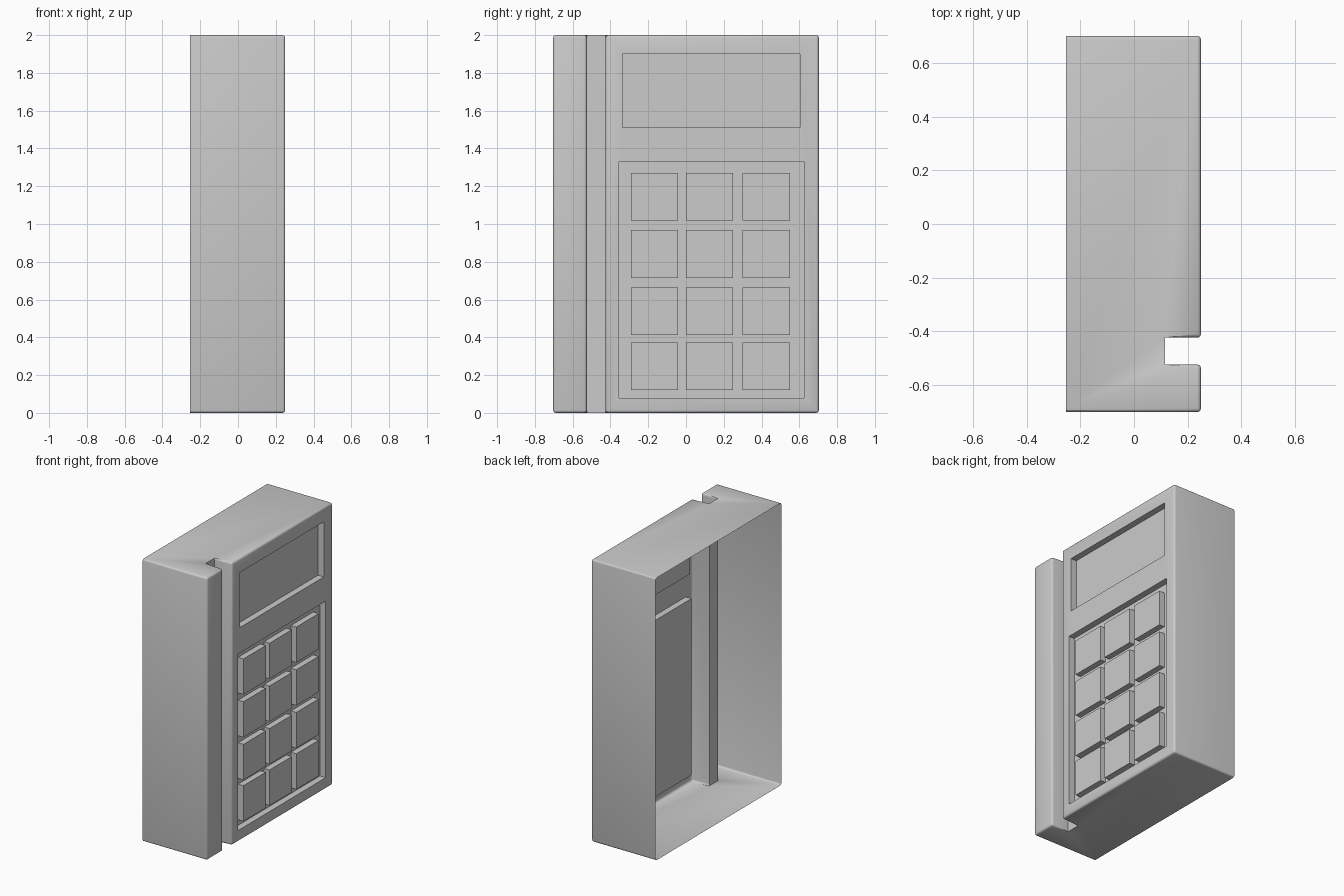
import bpy, bmesh

if "Cube" in bpy.data.objects:
    bpy.data.objects.remove(bpy.data.objects["Cube"])

BACK, FRONT, PANEL = -0.255, 0.25, 0.205


def finish(name, bm):
    me = bpy.data.meshes.new(name)
    bmesh.ops.recalc_face_normals(bm, faces=bm.faces)
    bm.to_mesh(me)
    bm.free()
    ob = bpy.data.objects.new(name, me)
    bpy.context.collection.objects.link(ob)
    return ob


def box(name, x, y, z, open_back=False):
    bm = bmesh.new()
    bmesh.ops.create_cube(bm, size=1)
    for v in bm.verts:
        v.co = [(a + b) / 2 + c * (b - a) for c, (a, b) in zip(v.co, (x, y, z))]
    bm.normal_update()
    if open_back:
        bmesh.ops.delete(bm, geom=[f for f in bm.faces if f.normal.x < -0.9],
                         context='FACES')
    return finish(name, bm)


# Casing: plan profile with the card slot, extruded upward
profile = [(BACK, -0.703), (FRONT, -0.703), (FRONT, -0.525), (0.115, -0.525),
           (0.115, -0.425), (FRONT, -0.425), (FRONT, 0.703), (BACK, 0.703)]
bm = bmesh.new()
base = bm.faces.new([bm.verts.new((x, y, 0)) for x, y in profile])
ext = bmesh.ops.extrude_face_region(bm, geom=[base], use_keep_orig=True)
for v in ext['geom']:
    if isinstance(v, bmesh.types.BMVert):
        v.co.z = 2.0
bmesh.ops.recalc_face_normals(bm, faces=bm.faces)

# Small rounding on the outer edges, leaving the back rim and slot floor sharp
rounded = [e for e in bm.edges
           if max(v.co.x for v in e.verts) > FRONT - 0.001]
bmesh.ops.bevel(bm, geom=rounded, offset=0.014, segments=3, profile=0.5,
                affect='EDGES', clamp_overlap=True)
casing = finish("casing", bm)

# Screen and keypad recesses
bpy.context.view_layer.objects.active = casing
casing.select_set(True)
for name, y, z in (("screen_cutter", (-0.335, 0.603), (1.51, 1.90)),
                   ("keypad_cutter", (-0.355, 0.625), (0.08, 1.33))):
    cutter = box(name, (PANEL, 0.4), y, z)
    cutter.hide_render = True
    mod = casing.modifiers.new(name, 'BOOLEAN')
    mod.operation, mod.solver, mod.object = 'DIFFERENCE', 'EXACT', cutter
    bpy.ops.object.modifier_apply(modifier=mod.name)
    bpy.data.objects.remove(cutter)

# Open the back of the shell
bm = bmesh.new()
bm.from_mesh(casing.data)
bmesh.ops.delete(bm, geom=[f for f in bm.faces
                           if all(v.co.x < BACK + 0.001 for v in f.verts)],
                 context='FACES')
bm.to_mesh(casing.data)
bm.free()
bpy.ops.object.shade_smooth_by_angle()

# Keys
for row, z in enumerate((0.12, 0.413, 0.715, 1.018)):
    for col, y in enumerate((-0.292, 0.0, 0.30)):
        box(f"key_{row}_{col}", (PANEL, 0.247), (y, y + 0.25), (z, z + 0.252),
            open_back=True)
